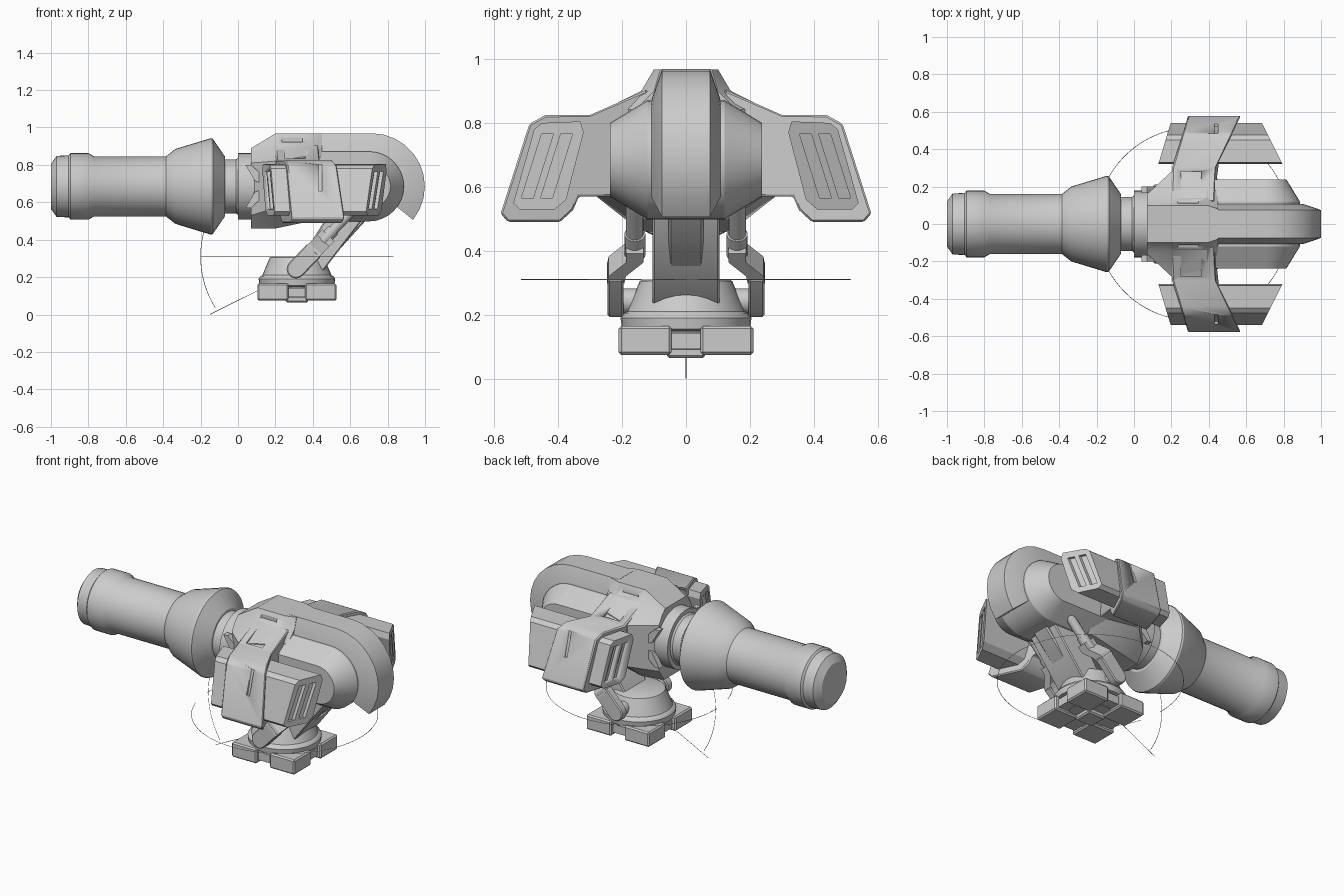
import bpy, bmesh, math
from mathutils import Vector, Matrix

if "Cube" in bpy.data.objects:
    bpy.data.objects.remove(bpy.data.objects["Cube"])

grey = bpy.data.materials.new("light_grey")
grey.diffuse_color = (0.6, 0.6, 0.6, 1)
grey.use_nodes = True
grey.node_tree.nodes["Principled BSDF"].inputs["Base Color"].default_value = grey.diffuse_color
AX = 0.685  # height of the barrel axis


def finish(name, bm, bevel=0, angle=30):
    bmesh.ops.recalc_face_normals(bm, faces=bm.faces)
    me = bpy.data.meshes.new(name)
    bm.to_mesh(me)
    bm.free()
    me.materials.append(grey)
    ob = bpy.data.objects.new(name, me)
    bpy.context.collection.objects.link(ob)
    bpy.ops.object.select_all(action='DESELECT')
    ob.select_set(True)
    bpy.context.view_layer.objects.active = ob
    if bevel:
        m = ob.modifiers.new("bevel", 'BEVEL')
        m.width, m.segments, m.limit_method = bevel, 1, 'ANGLE'
        bpy.ops.object.modifier_apply(modifier="bevel")
    bpy.ops.object.shade_smooth_by_angle(angle=math.radians(angle))
    return ob


def loft(name, rings, bevel=0, angle=30, cap=True):
    bm = bmesh.new()
    vs = [[bm.verts.new(p) for p in r] for r in rings]
    n = len(vs[0])
    for a, b in zip(vs, vs[1:]):
        for i in range(n):
            bm.faces.new((a[i], a[(i + 1) % n], b[(i + 1) % n], b[i]))
    if cap:
        bm.faces.new(vs[0])
        bm.faces.new(vs[-1])
    return finish(name, bm, bevel, angle)


def lathe(name, prof, axis, origin, n=32):
    rings = []
    for t, r in prof:
        ring = []
        for i in range(n):
            a = 2 * math.pi * i / n
            c, s = r * math.cos(a), r * math.sin(a)
            ring.append(Vector(origin) + Vector((t, c, s) if axis == 'x' else (c, s, t)))
        rings.append(ring)
    return loft(name, rings)


def box(name, c, size, bevel=0):
    bm = bmesh.new()
    bmesh.ops.create_cube(bm, size=1, matrix=Matrix.Translation(c) @ Matrix.Diagonal((*size, 1)))
    return finish(name, bm, bevel)


def prism_x(name, poly, f0, f1, s=1, bevel=0):
    """yz profile run along x between two ends that depend on y"""
    return loft(name, [[(f(y), s * y, z) for y, z in poly] for f in (f0, f1)], bevel)


def prism_y(name, poly, y0, y1, bevel=0):
    return loft(name, [[(x, y, z) for x, z in poly] for y in (y0, y1)], bevel)


def tube(name, pts, r, n=12):
    rings = []
    for i, p in enumerate(pts):
        d = (Vector(pts[min(i + 1, len(pts) - 1)]) - Vector(pts[max(i - 1, 0)])).normalized()
        side = d.cross(Vector((0.1, 1, 0.13))).normalized()
        up = d.cross(side)
        rings.append([Vector(p) + r * (side * math.cos(2 * math.pi * k / n) + up * math.sin(2 * math.pi * k / n))
                      for k in range(n)])
    return loft(name, rings)


def cut(ob, cutters):
    for c in cutters:
        m = ob.modifiers.new("cut", 'BOOLEAN')
        m.operation, m.object, m.solver = 'DIFFERENCE', c, 'EXACT'
        bpy.context.view_layer.objects.active = ob
        bpy.ops.object.modifier_apply(modifier="cut")
        bpy.data.objects.remove(c)


# barrel with muzzle, flange, flared cone, neck and collar
lathe("barrel", [(-1, .12), (-.97, .163), (-.905, .166), (-.895, .178), (-.80, .178), (-.77, .161), (-.385, .161),
                 (-.335, .2), (-.145, .258), (-.135, .255), (-.07, .16), (-.07, .145), (-.01, .145),
                 (0, .152), (0, .178), (.1, .178)], 'x', (0, 0, AX), 40)

# front housing
def section(x, half):
    return [(x, y, z) for y, z in half] + [(x, -y, z) for y, z in reversed(half)]

front_a = [(.10, .89), (.13, .86), (.16, .81), (.16, .53), (.11, .46)]
front_b = [(.10, .968), (.14, .90), (.28, .82), (.28, .57), (.14, .46)]
front_c = [(.10, .968), (.14, .90), (.24, .85), (.24, .57), (.14, .50)]
front_d = [(.08, .968), (.10, .90), (.16, .84), (.2, .57), (.14, .50)]
housing = loft("front_housing", [section(.07, front_a), section(.2, front_b),
                                 section(.39, front_c), section(.45, front_d)])
cut(housing, [box("cutter", (.29, s * .128, .935), (.11, .03, .025)) for s in (-1, 1)])

# rear drum
def stadium(y, r):
    arc = [math.pi / 2 - math.pi * i / 16 for i in range(17)]
    return [(.36, y, AX + r)] + [(.70 + r * math.cos(a), y, AX + r * math.sin(a)) for a in arc] + [(.36, y, AX - r)]

loft("rear_drum", [stadium(y, r) for y, r in ((-.238, .115), (-.12, .187), (.12, .187), (.238, .115))])

# raised crest running over the drum
crest = []
path = [(.40, None)] + [(.715, math.radians(90 - 129 * i / 10)) for i in range(11)]
for cx, a in path:
    ring = []
    for y, r in ((-.11, .15), (-.107, .19), (-.075, .284), (.075, .284), (.107, .19), (.11, .15)):
        ca, sa = (0, 1) if a is None else (math.cos(a), math.sin(a))
        ring.append((cx + r * ca, y, AX + r * sa))
    crest.append(ring)
loft("drum_crest", crest)

# side pods
band = [(.12, .905), (.30, .825), (.44, .825), (.49, .797), (.58, .516), (.556, .49),
        (.394, .49), (.353, .528), (.335, .57), (.15, .57)]
pod = [(.33, .805), (.45, .80), (.475, .78), (.54, .55), (.52, .53), (.41, .53), (.375, .56), (.32, .77)]
rear = lambda y: .78 - .5 * (y - .35)
nose = lambda y: .13 + .3 * (y - .32)
for s, side in ((-1, "right"), (1, "left")):
    b = prism_x(side + "_pod_armour", band, lambda y: .2 + .3 * max(0, y - .28),
                lambda y: .43 + .47 * max(0, y - .28), s, .006)
    cut(b, [prism_x("cutter", [(.47, .85), (.52, .85), (.57, .66), (.52, .66)], lambda y: .43, lambda y: .45, s),
            prism_x("cutter", [(.16, .94), (.28, .88), (.28, .822), (.16, .875)], lambda y: .25, lambda y: .36, s)])
    p = prism_x(side + "_pod", pod, nose, rear, s)
    cutters = []
    for dy in (0, .06):
        slot = [(.355 + dy, .765), (.392 + dy, .765), (.455 + dy, .565), (.418 + dy, .565)]
        cutters.append(prism_x("cutter", slot, lambda y: rear(y) - .018, lambda y: rear(y) + .1, s))
        cutters.append(prism_x("cutter", slot, lambda y: nose(y) - .1, lambda y: nose(y) + .018, s))
    cut(p, cutters)
    # fins beside the collar
    for k in (-1, 1):
        prism_y(side + "_collar_fin", [(x, AX + k * z) for x, z in
                ((.04, .115), (.07, .115), (.14, .05), (.14, .01), (.09, .03))], s * .165, s * .2)

# turntable base
BX = .315
lathe("turntable", [(.09, .13), (.15, .17), (.155, .2), (.19, .205), (.205, .195), (.21, .185), (.305, .145),
                    (.31, .135)], 'z', (BX, 0, 0), 32)
box("base_centre", (BX, 0, .11), (.12, .12, .09), .008)
for i in (-1, 1):
    for j in (-1, 1):
        box("foot", (BX + i * .128, j * .128, .12), (.168, .165, .09), .008)
    box("foot_link_x", (BX + i * .13, 0, .118), (.12, .1, .05))
    box("foot_link_y", (BX, i * .13, .118), (.1, .12, .05))

# support arms
prism_y("centre_arm", [(.28, .2), (.43, .2), (.66, .5), (.66, .56), (.50, .56), (.36, .34)], -.105, .105, .006)
prism_y("centre_arm_panel", [(.46, .345), (.54, .345), (.69, .51), (.66, .54), (.55, .5)], -.055, .055, .008)
for s in (-1, 1):
    u, v = Vector((.69, 0, .72)).normalized(), Vector((-.72, 0, .69)).normalized()
    foot = Vector((.31, 0, .243))
    out = [foot + .05 * (u * math.cos(a) + v * math.sin(a))
           for a in [math.radians(90 + 180 * i / 8) for i in range(9)]]
    lower = out + [foot + u * .14 - v * .05, foot + u * .14 + v * .05]
    prism_y("arm_lower", [(p.x, p.z) for p in lower], s * .195, s * .245, .006)
    # inward jog, then upper link
    rings = []
    for t, y in ((.12, .22), (.15, .215), (.21, .16), (.25, .16)):
        c = foot + u * t
        rings.append([c + v * e + Vector((0, s * (y + w), 0))
                      for e, w in ((-.045, -.027), (.045, -.027), (.045, .027), (-.045, .027))])
    loft("arm_jog", rings)
    tube("arm_piston", [foot + u * .22 + Vector((0, s * .16, 0)), foot + u * .48 + Vector((0, s * .16, 0))], .027, 16)
    tube("arm_sleeve", [foot + u * .2 + Vector((0, s * .16, 0)), foot + u * .29 + Vector((0, s * .16, 0))], .033, 16)
    tube("pivot_pin", [(.31, s * .1, .243), (.31, s * .2, .243)], .04, 16)

# thin range-of-motion arcs
R = .515
tube("swing_arc", [(BX + R * math.cos(math.radians(a)), R * math.sin(math.radians(a)), .31)
                   for a in range(-163, 184, 4)], .0015, 4)
tube("tilt_arc", [(BX + R * math.cos(math.radians(a)), 0, .31 + R * math.sin(math.radians(a)))
                  for a in range(164, 213, 4)], .0015, 4)
tube("tilt_limit_line", [(.12, 0, .135), (-.15, 0, .001)], .0015, 4)
